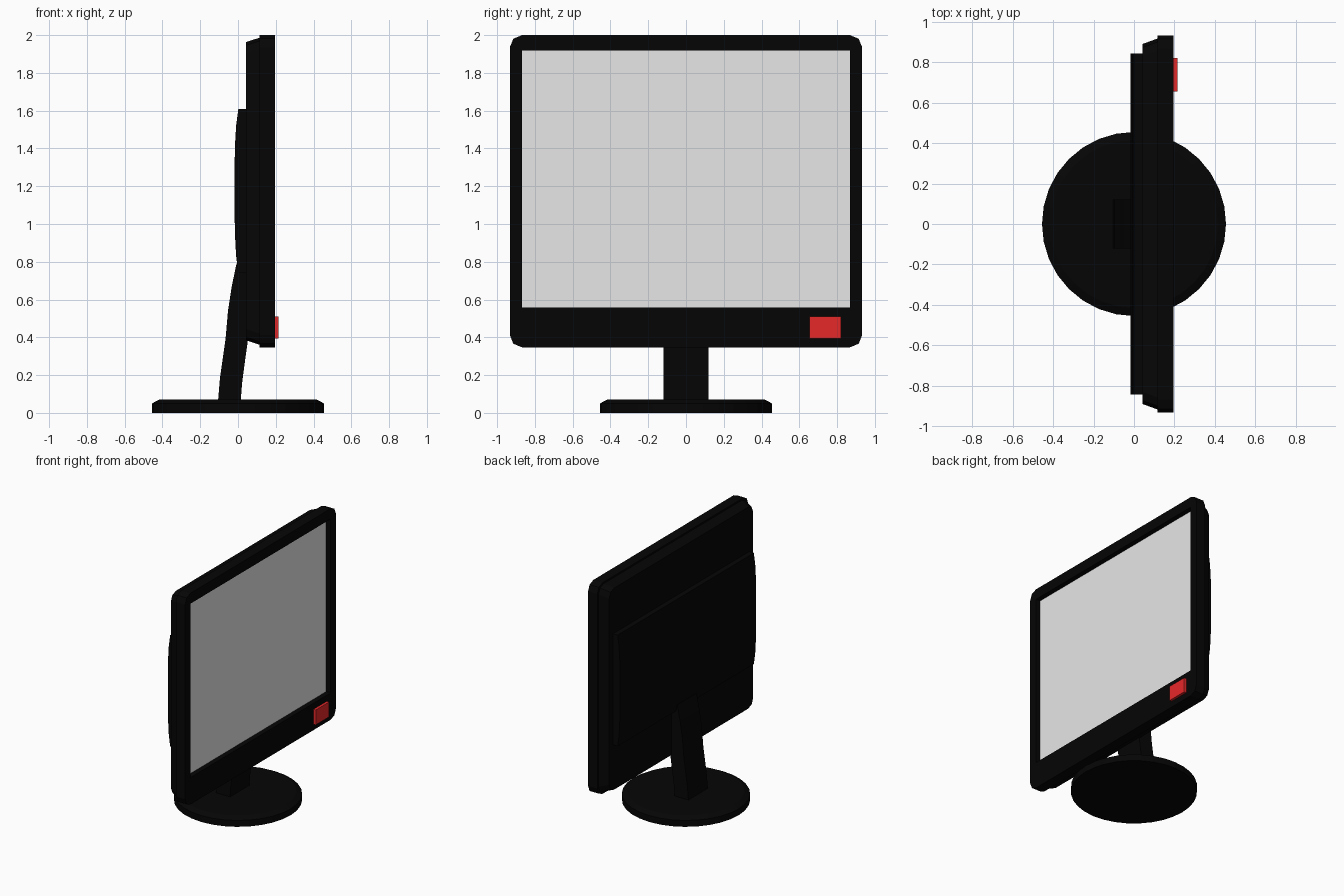
import bpy, bmesh
from math import sin, cos, pi

cube = bpy.data.objects.get("Cube")
if cube:
    bpy.data.objects.remove(cube, do_unlink=True)


def material(name, rgb):
    m = bpy.data.materials.new(name)
    m.use_nodes = True
    m.diffuse_color = (*rgb, 1)
    m.node_tree.nodes["Principled BSDF"].inputs["Base Color"].default_value = (*rgb, 1)
    return m


black = material("black plastic", (0.0016, 0.0016, 0.0016))
grey = material("screen grey", (0.8, 0.8, 0.8))
red = material("button red", (0.8, 0.021, 0.023))


def loft(name, rings, mat):
    """Join matching rings of points into a closed solid."""
    bm = bmesh.new()
    loops = [[bm.verts.new(p) for p in ring] for ring in rings]
    n = len(loops[0])
    for a, b in zip(loops, loops[1:]):
        for i in range(n):
            j = (i + 1) % n
            bm.faces.new((a[i], a[j], b[j], b[i]))
    bm.faces.new(loops[0])
    bm.faces.new(loops[-1])
    bmesh.ops.recalc_face_normals(bm, faces=bm.faces[:])
    me = bpy.data.meshes.new(name)
    bm.to_mesh(me)
    bm.free()
    me.materials.append(mat)
    ob = bpy.data.objects.new(name, me)
    bpy.context.collection.objects.link(ob)
    return ob


def rounded_rect(x, half_y, z0, z1, r, steps=2):
    """Upright rectangle at depth x with rounded corners."""
    pts = []
    for k, (sy, z) in enumerate([(1, z1), (-1, z1), (-1, z0), (1, z0)]):
        cy = sy * (half_y - r)
        cz = z - r if z == z1 else z + r
        for s in range(steps + 1):
            a = (k + s / steps) * pi / 2
            pts.append((x, cy + r * cos(a), cz + r * sin(a)))
    return pts


def slab(name, half_y, profile, mat):
    """Side profile (x, z) extended across the width."""
    return loft(name, [[(x, y, z) for x, z in profile] for y in (-half_y, half_y)], mat)


def plate(name, x0, x1, y0, y1, z0, z1, mat):
    return loft(name, [[(x, y0, z0), (x, y1, z0), (x, y1, z1), (x, y0, z1)]
                       for x in (x0, x1)], mat)


# Front bezel with a recess for the screen
loft("bezel", [rounded_rect(0.115, 0.933, 0.347, 2.0, 0.065),
               rounded_rect(0.195, 0.933, 0.347, 2.0, 0.065),
               rounded_rect(0.195, 0.868, 0.557, 1.918, 0.002),
               rounded_rect(0.152, 0.868, 0.557, 1.918, 0.002)], black)

# Screen set back inside the bezel
plate("screen", 0.149, 0.156, -0.87, 0.87, 0.555, 1.92, grey)

# Button on the lower corner
plate("button", 0.19, 0.215, 0.655, 0.82, 0.393, 0.51, red)

# Tapered rear shell
loft("rear_shell", [rounded_rect(0.042, 0.89, 0.385, 1.963, 0.06),
                    rounded_rect(0.116, 0.917, 0.36, 1.987, 0.06)], black)

# Shallow bulge on the back
slab("rear_bulge", 0.842, [(0.05, 1.61), (0.002, 1.61), (-0.01, 1.52), (-0.017, 1.4),
                           (-0.018, 1.18), (-0.017, 0.96), (-0.01, 0.83),
                           (0.002, 0.74), (0.05, 0.74)], black)

# Curved neck
slab("neck", 0.12, [(-0.106, 0.06), (-0.096, 0.18), (-0.066, 0.39), (-0.053, 0.54),
                    (-0.033, 0.67), (-0.008, 0.79), (0.06, 0.79), (0.06, 0.44),
                    (0.035, 0.26), (0.022, 0.16), (0.014, 0.06)], black)

# Round base with chamfered rim
sides = 32
loft("base", [[(r * cos(2 * pi * i / sides), r * sin(2 * pi * i / sides), z) for i in range(sides)]
              for r, z in [(0.455, 0), (0.455, 0.05), (0.415, 0.072)]], black)
